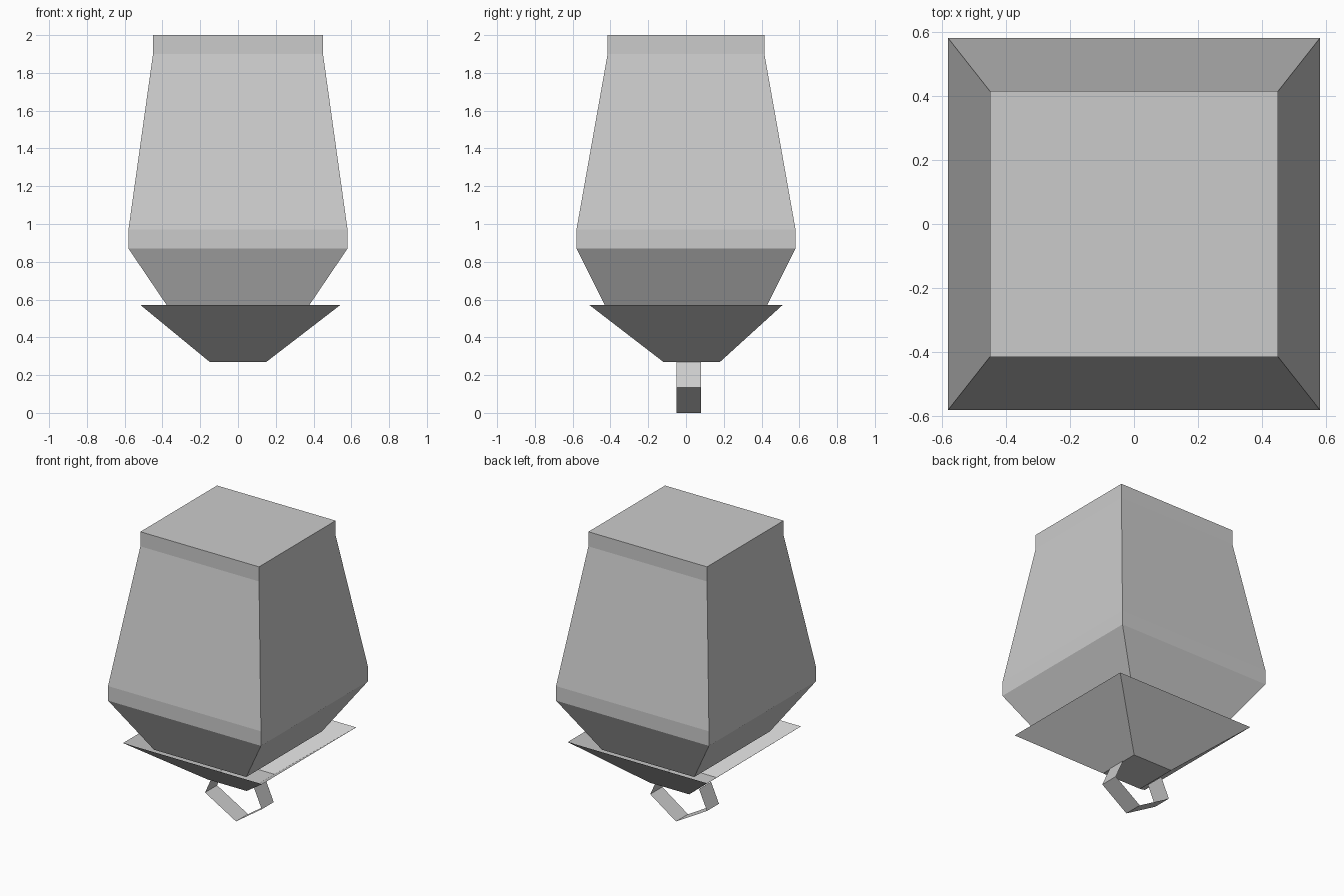
import bpy, bmesh

if "Cube" in bpy.data.objects:
    bpy.data.objects.remove(bpy.data.objects["Cube"])


def finish(name, bm):
    mesh = bpy.data.meshes.new(name)
    bm.to_mesh(mesh)
    bm.free()
    obj = bpy.data.objects.new(name, mesh)
    bpy.context.collection.objects.link(obj)
    return obj


def loft(name, rings, cap_top=True):
    """Stack rectangles (x0, x1, y0, y1, z) from bottom to top."""
    bm = bmesh.new()
    loops = [[bm.verts.new(p) for p in
              ((x0, y0, z), (x1, y0, z), (x1, y1, z), (x0, y1, z))]
             for x0, x1, y0, y1, z in rings]
    for a, b in zip(loops, loops[1:]):
        for i in range(4):
            j = (i + 1) % 4
            bm.faces.new((a[i], a[j], b[j], b[i]))
    bm.faces.new(loops[0][::-1])
    if cap_top:
        bm.faces.new(loops[-1])
    return finish(name, bm)


# Square tapered body
profile = [(0.35, 0.41, 0.53), (0.58, 0.58, 0.87), (0.58, 0.58, 0.97),
           (0.45, 0.415, 1.90), (0.45, 0.415, 2.0)]
loft("body", [(-x, x, -y, y, z) for x, y, z in profile])

# Open thin tray under the body
loft("tray", [(-0.15, 0.15, -0.12, 0.18, 0.27),
              (-0.515, 0.54, -0.51, 0.51, 0.57)], cap_top=False)

# Thin ribbon loop hanging below the tray
path = [(-0.155, 0.27), (-0.215, 0.135), (0.02, 0.0), (0.215, 0.135), (0.155, 0.27)]
bm = bmesh.new()
front = [bm.verts.new((x, -0.05, z)) for x, z in path]
back = [bm.verts.new((x, 0.08, z)) for x, z in path]
for i in range(len(path) - 1):
    bm.faces.new((front[i], front[i + 1], back[i + 1], back[i]))
finish("hanging_loop", bm)
